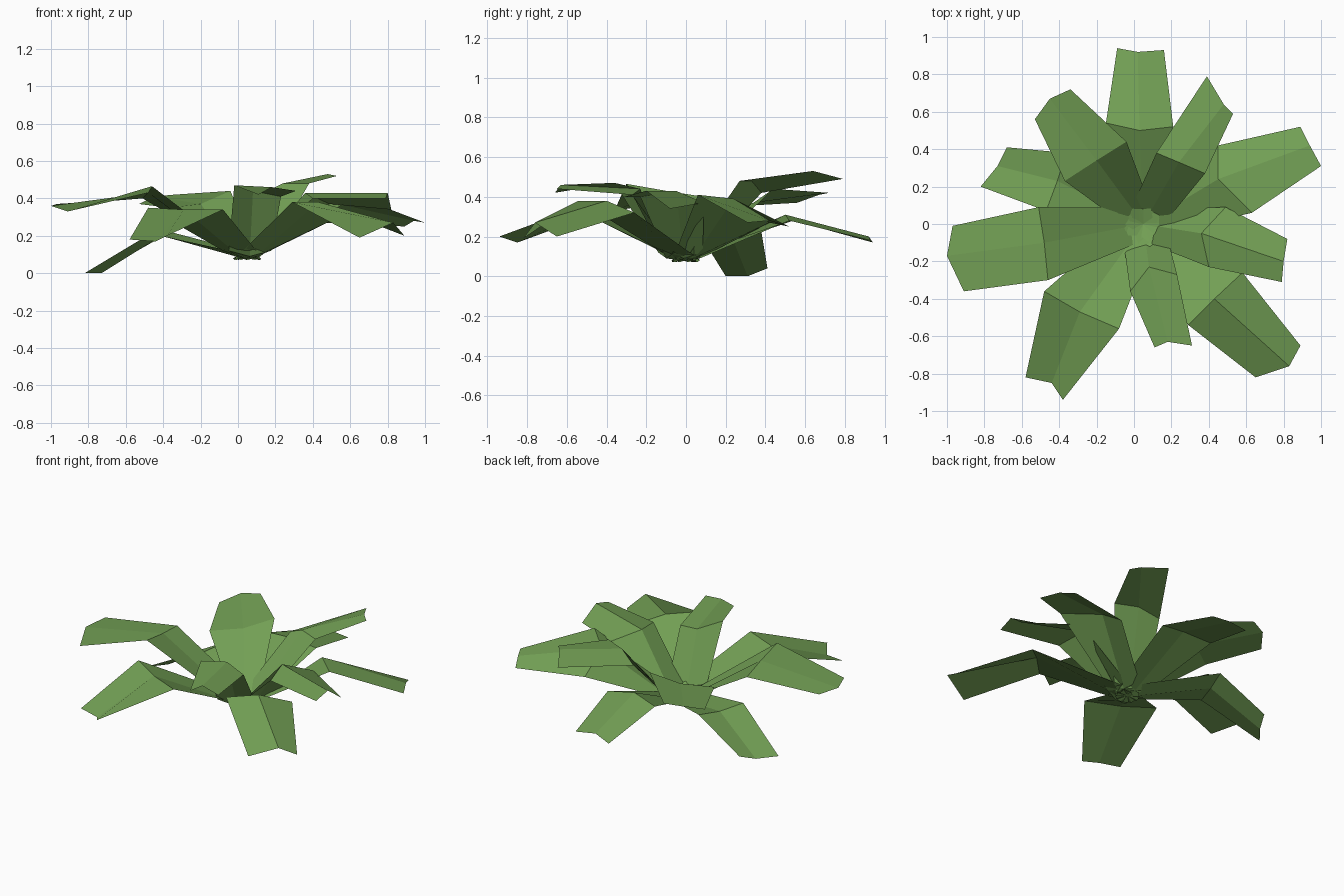
import bpy, bmesh
from mathutils import Vector

cube = bpy.data.objects.get("Cube")
if cube:
    bpy.data.objects.remove(cube)

green = bpy.data.materials.new("leaf_green")
green.use_nodes = True
colour = (0.17, 0.35, 0.09, 1)
green.diffuse_color = colour
green.node_tree.nodes["Principled BSDF"].inputs["Base Color"].default_value = colour

HUB = Vector((0.05, 0, 0.09))   # where all the leaves cross


def leaf(name, bend, tip, width=0.1, start=0.07):
    """Folded leaf lofted from a narrow heel through shoulder and bend to the tip.
    Each row is a V section: one edge, the midrib, the other edge."""
    bend = [Vector(p) for p in bend]
    tip = [Vector(p) for p in tip]
    out = bend[1] - HUB
    out.z = 0
    out.normalize()
    across = bend[0] - bend[2]
    across.z = 0
    across.normalize()

    def section(centre, half, sag):
        return [centre + across * half, centre - Vector((0, 0, sag)), centre - across * half]

    rise = Vector((0, 0, 0.03))
    shoulder = section(HUB + out * start + rise, width, 0.03)
    heel = section(HUB + out * (start - 0.14) - rise * 0.3, 0.03, 0.01)

    bm = bmesh.new()
    rows = [[bm.verts.new(p) for p in row] for row in (heel, shoulder, bend, tip)]
    for near, far in zip(rows, rows[1:]):
        for i in range(2):
            face = bm.faces.new((near[i], near[i + 1], far[i + 1], far[i]))
            face.normal_update()
            if face.normal.z < 0:
                face.normal_flip()
    mesh = bpy.data.meshes.new(name)
    bm.to_mesh(mesh)
    bm.free()
    mesh.materials.append(green)
    obj = bpy.data.objects.new(name, mesh)
    bpy.context.collection.objects.link(obj)


# Leaves, going round from the back
leaf("back_leaf",
     bend=[(-.15, .54, .28), (.03, .5, .31), (.21, .52, .28)],
     tip=[(-.09, .94, .17), (.02, .92, .2), (.16, .93, .18)])
leaf("back_right_raised_leaf", width=0.09,
     bend=[(-.37, .23, .35), (-.2, .34, .37), (-.04, .44, .44)],
     tip=[(-.53, .56, .37), (-.45, .67, .41), (-.34, .72, .42)])
leaf("back_right_drooping_leaf",
     bend=[(-.47, .07, .21), (-.41, .23, .2), (-.36, .38, .22)],
     tip=[(-.82, .2, 0), (-.73, .31, 0), (-.68, .41, .04)])
leaf("right_leaf",
     bend=[(-.51, .09, .4), (-.48, -.1, .43), (-.46, -.3, .465)],
     tip=[(-.97, -.01, .37), (-1, -.17, .36), (-.91, -.36, .33)])
leaf("front_right_leaf",
     bend=[(-.48, -.36, .35), (-.29, -.47, .34), (-.08, -.56, .34)],
     tip=[(-.58, -.82, .18), (-.44, -.85, .17), (-.38, -.94, .2)])
leaf("front_leaf", width=0.12, start=0.1,
     bend=[(-.02, -.36, .47), (.08, -.23, .44), (.23, -.27, .41)],
     tip=[(.11, -.66, .42), (.18, -.63, .46), (.31, -.65, .44)])
leaf("front_left_leaf",
     bend=[(.29, -.54, .38), (.43, -.4, .38), (.58, -.26, .32)],
     tip=[(.65, -.82, .19), (.83, -.76, .27), (.89, -.65, .2)])
leaf("left_leaf",
     bend=[(.4, -.23, .4), (.36, -.05, .43), (.49, .09, .37)],
     tip=[(.79, -.31, .4), (.8, -.2, .43), (.82, -.08, .34)])
leaf("back_left_low_leaf",
     bend=[(.63, .06, .41), (.45, .24, .39), (.45, .42, .27)],
     tip=[(1, .31, .27), (.94, .42, .28), (.89, .52, .25)])
leaf("back_left_raised_leaf",
     bend=[(.38, .27, .48), (.24, .33, .48), (.12, .38, .42)],
     tip=[(.53, .59, .52), (.48, .64, .53), (.39, .79, .49)])
